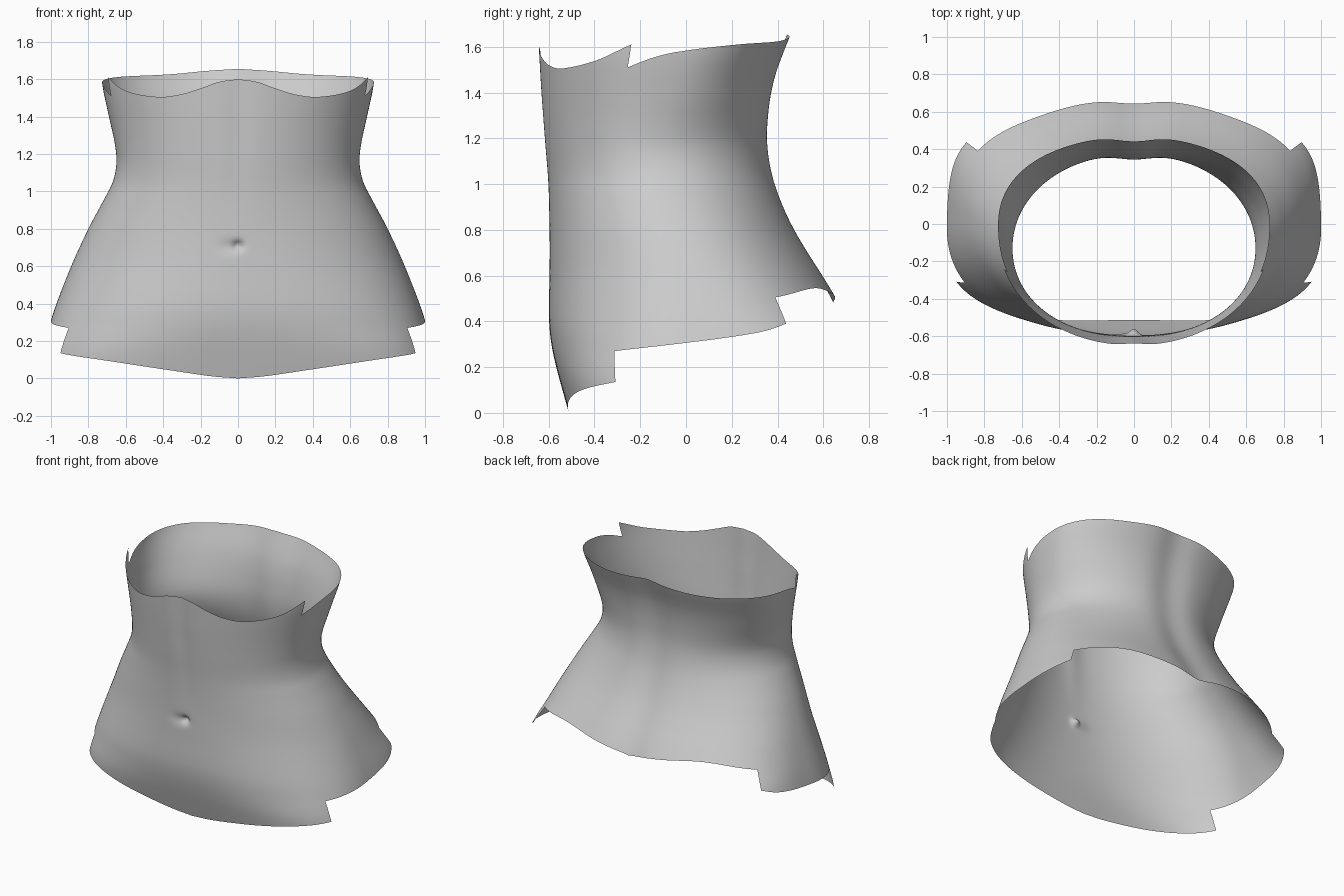
import bpy, bmesh, math

if "Cube" in bpy.data.objects:
    bpy.data.objects.remove(bpy.data.objects["Cube"])


def curve(keys, v):
    """Smooth (Hermite) interpolation through (position, value) keys."""
    if v <= keys[0][0]:
        return keys[0][1]
    if v >= keys[-1][0]:
        return keys[-1][1]
    i = max(k for k in range(len(keys) - 1) if keys[k][0] <= v)

    def slope(k):
        a, b = keys[max(k - 1, 0)], keys[min(k + 1, len(keys) - 1)]
        return (b[1] - a[1]) / (b[0] - a[0])
    (x0, y0), (x1, y1) = keys[i], keys[i + 1]
    h = x1 - x0
    t = (v - x0) / h
    return ((2*t**3 - 3*t**2 + 1) * y0 + (t**3 - 2*t**2 + t) * h * slope(i)
            + (3*t**2 - 2*t**3) * y1 + (t**3 - t**2) * h * slope(i + 1))


# Body profiles by height: half width, belly depth, back depth, centre line
WIDTH = [(0, 1.05), (.13, 1.035), (.31, 1.0), (.58, .9), (.8, .8), (.95, .72),
         (1.05, .67), (1.15, .65), (1.25, .658), (1.4, .69), (1.55, .722), (1.66, .735)]
FRONT = [(0, -.512), (.1, -.54), (.2, -.567), (.3, -.588), (.4, -.598), (.6, -.597),
         (.8, -.597), (1, -.605), (1.2, -.622), (1.4, -.637), (1.6, -.648)]
BACK = [(.3, .755), (.4, .71), (.5, .663), (.6, .605), (.7, .543), (.8, .486), (.9, .44),
        (1, .405), (1.1, .383), (1.2, .373), (1.3, .376), (1.4, .388), (1.5, .412), (1.66, .472)]
CENTRE = [(0, 0), (.3, .03), (.6, 0), (.8, -.05), (1.15, -.13), (1.4, -.07), (1.62, -.01)]
# Squareness of the front and back halves of the cross-section
SQUARE_F = [(0, 2.9), (.13, 2.8), (.3, 2.42), (.6, 2.13), (.8, 2.06), (1.1, 2.05), (1.6, 2.2)]
SQUARE_B = [(.3, 3.1), (.39, 2.95), (.5, 2.6), (.65, 2.35), (.9, 2.12), (1.15, 2.05), (1.6, 2.25)]

# Hem and upper rim heights by angle from the front; each list ends at a notch
HEM = [[(0, 0), (8, .012), (20, .045), (40, .1), (58, .135)],
       [(58, .27), (90, .31), (105, .335), (115, .358), (123, .39)],
       [(123, .505), (146, .545), (165, .515), (180, .48)]]
RIM = [[(0, 1.6), (8, 1.585), (16, 1.55), (25, 1.518), (36, 1.505), (55, 1.54), (69.5, 1.61)],
       [(69.5, 1.51), (80, 1.555), (90, 1.58), (120, 1.61), (150, 1.625), (168, 1.645), (180, 1.655)]]
NOTCHES = (58, 69.5, 123)


def edge(parts, mid, a):
    """Edge height at angle a, on the stretch that contains the angle mid."""
    return curve(next(p for p in parts if mid < p[-1][0]), a)


def bump(d, r):
    return math.exp(-(d / r) ** 2)


def skin(a, side, z):
    """Point on the body surface at an angle and height."""
    s, c = math.sin(math.radians(a)), math.cos(math.radians(a))
    yc, front = curve(CENTRE, z), c > 0
    p = curve(SQUARE_F if front else SQUARE_B, z)
    n = (abs(s) ** p + abs(c) ** p) ** (1 / p)
    depth = yc - curve(FRONT, z) if front else curve(BACK, z) - yc
    x = curve(WIDTH, z) * s / n * side
    y = yc - depth * c / n
    if front:
        # navel and shallow midline
        y += .032 * bump(math.hypot(x, (z - .71) * 1.3), .026)
        y += .01 * bump(math.hypot((x + .04) * .6, z - .705), .035)
        y += .01 * bump(x, .07) * max(0, min(1, (z - .8) / .5))
    else:
        y -= .028 * bump(x, .13)   # spine groove
    return (x, y, z)


# Angles around one half, finer at the navel, with a column on every notch
angles = [i * .75 for i in range(40)] + [30 + i * 1.5 for i in range(101)]
angles = sorted([a for a in angles if all(abs(a - n) > .4 for n in NOTCHES)] + list(NOTCHES))

# Torso shell: level rows trimmed by the hem and the rim
STEP = .0166
bm = bmesh.new()
verts = {}


def vertex(a, side, z):
    key = (a, 1 if a in (0, 180) else side, round(z, 5))
    if key not in verts:
        verts[key] = bm.verts.new(skin(a, side, z))
    return verts[key]


for side in (1, -1):
    for a, b in zip(angles, angles[1:]):
        mid = (a + b) / 2
        limits = {k: (edge(HEM, mid, k), edge(RIM, mid, k)) for k in (a, b)}
        for r in range(100):
            corners = []
            for k, row in ((a, r), (b, r), (b, r + 1), (a, r + 1)):
                lo, hi = limits[k]
                v = vertex(k, side, min(max(row * STEP, lo), hi))
                if v not in corners:
                    corners.append(v)
            if len(corners) > 2:
                bm.faces.new(corners if side > 0 else corners[::-1])
loose = [v for v in bm.verts if not v.link_faces]
bmesh.ops.delete(bm, geom=loose, context='VERTS')
mesh = bpy.data.meshes.new("torso_shell")
bm.to_mesh(mesh)
bm.free()
mesh.polygons.foreach_set("use_smooth", [True] * len(mesh.polygons))

grey = bpy.data.materials.new("light_grey")
grey.diffuse_color = (.6, .6, .6, 1)
grey.use_nodes = True
grey.node_tree.nodes["Principled BSDF"].inputs["Base Color"].default_value = grey.diffuse_color
mesh.materials.append(grey)
bpy.context.collection.objects.link(bpy.data.objects.new("torso_shell", mesh))
